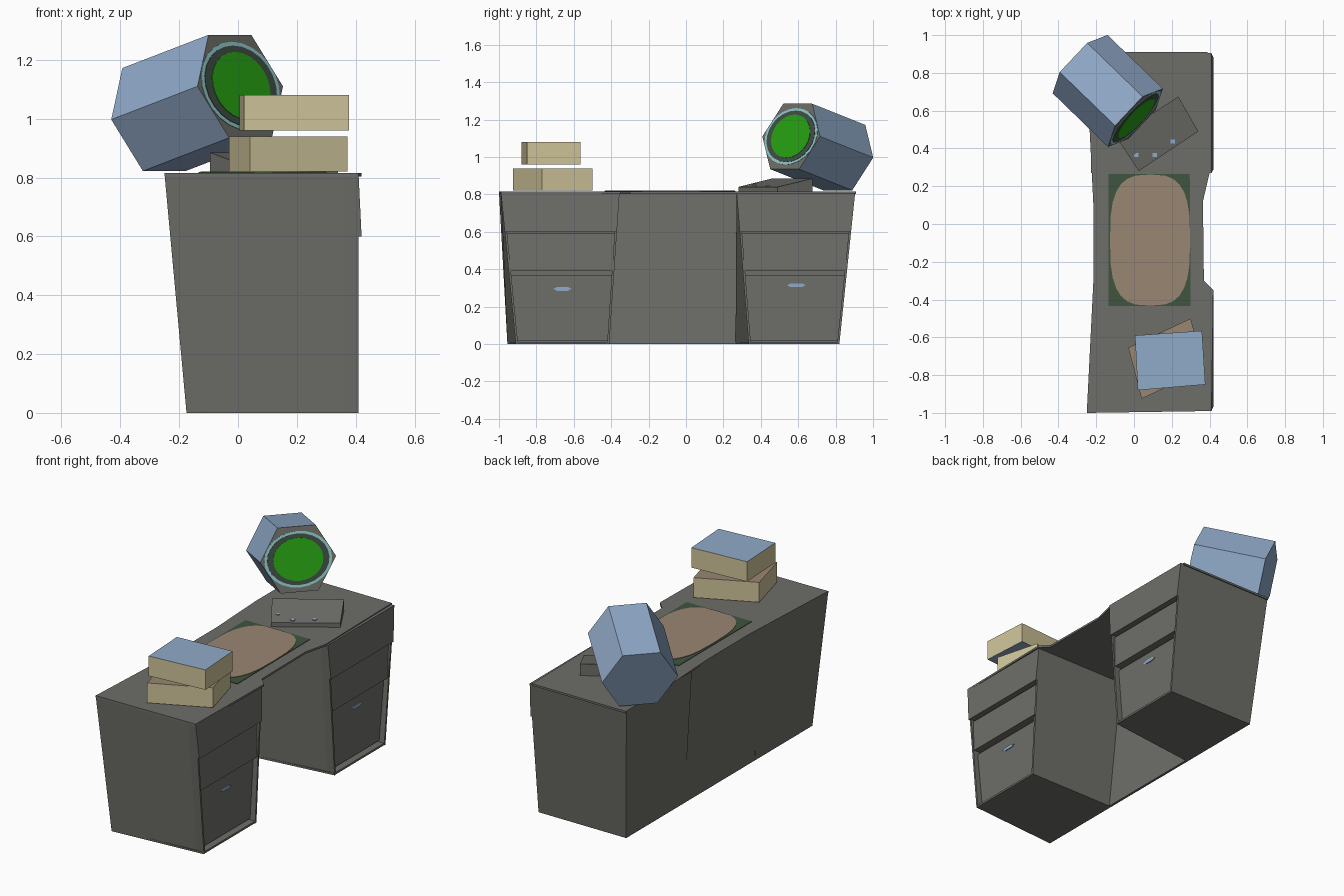
import bpy, bmesh, math
from mathutils import Vector as V

if "Cube" in bpy.data.objects:
    bpy.data.objects.remove(bpy.data.objects["Cube"])


def mat(name, rgb):
    m = bpy.data.materials.new(name)
    m.diffuse_color = (*rgb, 1)
    m.use_nodes = True
    m.node_tree.nodes["Principled BSDF"].inputs["Base Color"].default_value = m.diffuse_color
    return m


GREY = mat("desk grey", (0.155, 0.155, 0.14))
BLUE = mat("light blue", (0.28, 0.40, 0.58))
CREAM = mat("paper cream", (0.62, 0.55, 0.32))
TAN = mat("tan", (0.32, 0.24, 0.17))
MOSS = mat("dark green", (0.05, 0.09, 0.05))
SCREEN = mat("screen green", (0.02, 0.36, 0.006))
TEAL = mat("pale teal", (0.28, 0.58, 0.58))
SLATE = mat("dark slate", (0.05, 0.075, 0.06))


def finish(name, bm, mats, rule=None):
    """Turn a bmesh into a flat-shaded object, colouring faces by rule."""
    bmesh.ops.recalc_face_normals(bm, faces=bm.faces) if len(bm.faces) > 1 else None
    bm.normal_update()
    if rule:
        for f in bm.faces:
            f.material_index = rule(f.normal)
    me = bpy.data.meshes.new(name)
    bm.to_mesh(me)
    bm.free()
    for m in mats:
        me.materials.append(m)
    ob = bpy.data.objects.new(name, me)
    bpy.context.collection.objects.link(ob)
    return ob


def prism(name, low, high, mats, rule=None):
    """Solid between two loops with the same number of 3D points."""
    bm = bmesh.new()
    a = [bm.verts.new(p) for p in low]
    b = [bm.verts.new(p) for p in high]
    n = len(a)
    bm.faces.new(a[::-1])
    bm.faces.new(b)
    for i in range(n):
        bm.faces.new((a[i], a[(i + 1) % n], b[(i + 1) % n], b[i]))
    return finish(name, bm, mats, rule)


def at(pts, z):
    return [(x, y, z) for x, y in pts]


def plate(name, pts, z0, z1, m):
    return prism(name, at(pts, z0), at(pts, z1), [m])


TOP = 0.815

# Desktop
outline = [(-0.25, -1), (0.41, -0.99), (0.42, -0.35), (0.37, -0.30), (0.365, 0.12),
           (0.40, 0.27), (0.39, 0.91), (-0.235, 0.91), (-0.235, 0.5), (-0.215, 0.1),
           (-0.215, -0.3)]
plate("desktop", outline, TOP - 0.012, TOP, GREY)


# Drawer pedestals; corners run back-near, front-near, front-far, back-far
def pedestal(side, bottom, top, handle):
    def corner(i, z, x=None):
        p = V(bottom[i]).lerp(V(top[i]), z / TOP)
        return (p.x if x is None else x, p.y, z)

    def ring(z, front):
        return [corner(0, z), corner(1, z, front), corner(2, z, front), corner(3, z)]

    zt = TOP - 0.006
    prism(side + "_pedestal", ring(0, 0.36), ring(zt, 0.36), [GREY])
    # Thin side walls reaching past the lower drawers
    for tag, i, s in (("near", 1, 1), ("far", 2, -1)):
        def wall(z):
            f, t = V(corner(i, z, 0.41)), V((0, 0.012 * s, 0))
            b = V(corner(i, z, 0.34))
            return [b, f, f + t, b + t]
        prism(f"{side}_{tag}_wall", wall(0), wall(zt - 0.01), [GREY])
    prism(side + "_floor", ring(0, 0.408), ring(0.012, 0.408), [GREY])
    # Three stepped drawers
    for k, (z0, z1, f0, f1) in enumerate(((0.02, 0.37, 0.375, 0.38),
                                          (0.39, 0.59, 0.405, 0.395),
                                          (0.60, zt, 0.42, 0.41))):
        def face(z, x):
            return [corner(1, z, 0.35), corner(1, z, x), corner(2, z, x), corner(2, z, 0.35)]
        prism(f"{side}_drawer_{k + 1}", face(z0, f0), face(z1, f1), [GREY])
    # Slim pull on the bottom drawer
    y, z = handle
    loop = [(-0.05, 0), (-0.03, -0.01), (0.03, -0.01), (0.05, 0), (0.03, 0.01), (-0.03, 0.01)]
    prism(side + "_handle", [(0.376, y + a, z + b) for a, b in loop],
          [(0.384, y + a, z + b) for a, b in loop], [BLUE])


pedestal("front", [(-0.175, -0.955), (0.41, -0.91), (0.41, -0.41), (-0.175, -0.41)],
         [(-0.25, -1.0), (0.41, -0.99), (0.42, -0.355), (-0.217, -0.355)], (-0.66, 0.295))
pedestal("rear", [(-0.175, 0.265), (0.41, 0.335), (0.41, 0.82), (-0.175, 0.82)],
         [(-0.228, 0.27), (0.40, 0.27), (0.39, 0.905), (-0.235, 0.905)], (0.59, 0.315))

# Back panel across the knee space
prism("back_panel", at([(-0.175, -0.43), (-0.16, -0.43), (-0.16, 0.30), (-0.175, 0.30)], 0),
      at([(-0.215, -0.37), (-0.20, -0.37), (-0.20, 0.29), (-0.215, 0.29)], TOP - 0.005), [GREY])

# Desk blotter with a rounded tan sheet
plate("blotter", [(-0.135, -0.435), (0.30, -0.435), (0.295, 0.265), (-0.135, 0.265)],
      TOP - 0.004, TOP + 0.003, MOSS)


def rounded(rx, ry, e, n):
    pts = []
    for i in range(n):
        c, s = math.cos(2 * math.pi * i / n), math.sin(2 * math.pi * i / n)
        pts.append((rx * math.copysign(abs(c) ** e, c), ry * math.copysign(abs(s) ** e, s)))
    return pts


plate("blotter_sheet", [(0.085 + x, -0.085 + y) for x, y in rounded(0.212, 0.347, 0.66, 28)],
      TOP, TOP + 0.006, TAN)

# Two stacked books with coloured covers
for name, pts, z0, z1, cover in (
        ("lower_book", [(-0.03, -0.655), (0.04, -0.925), (0.372, -0.77), (0.30, -0.50)], 0.82, 0.94, TAN),
        ("upper_book", [(0.005, -0.59), (0.02, -0.88), (0.378, -0.85), (0.36, -0.565)], 0.96, 1.08, BLUE)):
    prism(name, at(pts, z0), at(pts, z1), [CREAM, cover], lambda n: int(abs(n.z) > 0.9))

# Wedge keyboard with three small keys
foot = [(0.025, 0.28), (0.34, 0.49), (0.235, 0.675), (-0.095, 0.46)]
prism("keyboard", at(foot, TOP - 0.002),
      [(*p, h) for p, h in zip(foot, (0.84, 0.84, 0.885, 0.885))], [GREY])
for k, (x, y, z) in enumerate(((0.012, 0.365, 0.854), (0.11, 0.365, 0.845), (0.205, 0.437, 0.846))):
    d = 0.011
    plate(f"key_{k + 1}", [(x - d, y - d), (x + d, y - d), (x + d, y + d), (x - d, y + d)],
          z - 0.003, z + 0.004, BLUE)

# Hexagonal monitor, tilted upward
c = V((0.0075, 0.5625, 1.11))
up = V((-0.035, 0.035, 0.175))
u = V((0.145, 0.154, 0)).normalized()
n_out = u.cross(up).normalized()
depth = V((-0.293, 0.284, -0.113))
hexa = [c + up - u * 0.106, c - u * 0.212, c - up - u * 0.106,
        c - up + u * 0.106, c + u * 0.212, c + up + u * 0.106]
prism("monitor", [p + depth for p in hexa], hexa, [BLUE, GREY],
      lambda n: int(n.dot(n_out) > 0.9))

# Round screen built from stacked discs
v = up.normalized()
for name, rx, ry, lift, m in (("screen_trim", 0.19, 0.157, 0.002, TEAL),
                              ("screen_border", 0.174, 0.143, 0.004, SLATE),
                              ("screen", 0.14, 0.12, 0.006, SCREEN)):
    loop = [c + u * x + v * y for x, y in rounded(rx, ry, 1, 24)]
    prism(name, [p - n_out * 0.001 for p in loop], [p + n_out * lift for p in loop], [m])
